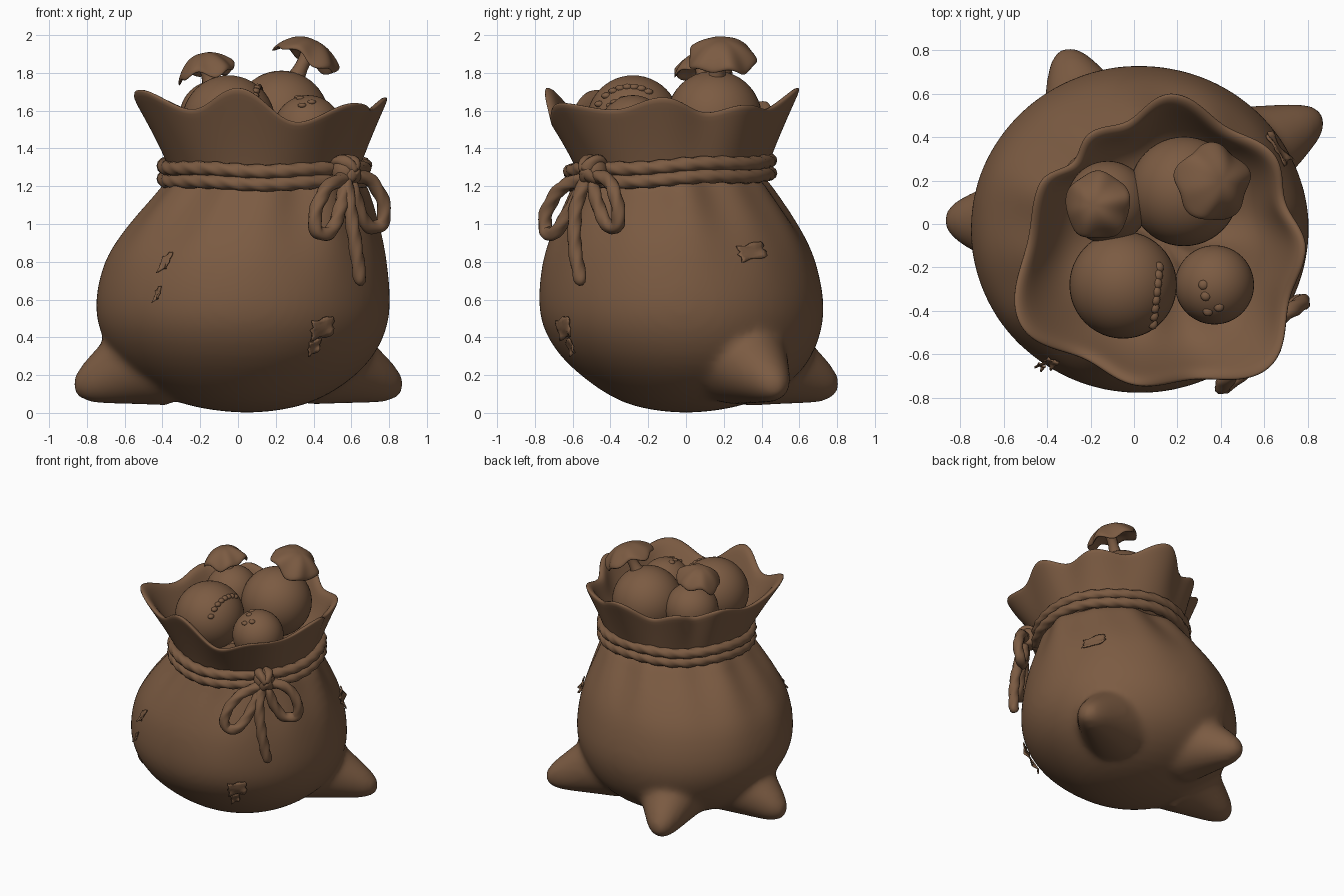
import bpy, bmesh
from math import sin, cos, pi, tau, sqrt, radians
from mathutils import Vector, Matrix

if "Cube" in bpy.data.objects:
    bpy.data.objects.remove(bpy.data.objects["Cube"], do_unlink=True)

brown = bpy.data.materials.new("brown sackcloth")
brown.use_nodes = True
COLOR = (0.2, 0.105, 0.055, 1)
brown.diffuse_color = COLOR
brown.node_tree.nodes["Principled BSDF"].inputs["Base Color"].default_value = COLOR


def finish(bm, name, subsurf=0):
    bmesh.ops.recalc_face_normals(bm, faces=bm.faces)
    for f in bm.faces:
        f.smooth = True
    me = bpy.data.meshes.new(name)
    bm.to_mesh(me)
    bm.free()
    me.materials.append(brown)
    ob = bpy.data.objects.new(name, me)
    bpy.context.collection.objects.link(ob)
    if subsurf:
        m = ob.modifiers.new("Subdivision", "SUBSURF")
        m.levels = m.render_levels = subsurf
    return ob


def loft(bm, rings):
    """Bridge equal point loops into a closed tube."""
    loops = [[bm.verts.new(p) for p in ring] for ring in rings]
    n = len(loops[0])
    for a, b in zip(loops, loops[1:]):
        for i in range(n):
            j = (i + 1) % n
            bm.faces.new((a[i], a[j], b[j], b[i]))
    bm.faces.new(loops[0][::-1])
    bm.faces.new(loops[-1])


def spline(points, steps):
    """Smooth curve through the given points."""
    p = [Vector(q) for q in points]
    p = [2 * p[0] - p[1]] + p + [2 * p[-1] - p[-2]]
    out = []
    for a, b, c, d in zip(p, p[1:], p[2:], p[3:]):
        for i in range(steps):
            t = i / steps
            out.append((2*b + (c-a)*t + (2*a-5*b+4*c-d)*t*t + (3*b-a-3*c+d)*t**3) / 2)
    return out + [p[-2]]


def sweep(bm, path, radius, twist=0.0, n=12):
    """Tube along a path; twist gives it three spiral strands."""
    side, dist, rings = Vector((0.3, 0.2, 1)), 0, []
    for i, p in enumerate(path):
        t = (path[min(i+1, len(path)-1)] - path[max(i-1, 0)]).normalized()
        side = (side - t * side.dot(t)).normalized()
        up = t.cross(side)
        dist += (p - path[i-1]).length if i else 0
        r = radius(i / (len(path)-1))
        ring = []
        for k in range(n):
            a = tau * k / n
            rr = r * (1 + (0.09 * cos(3*a - twist*dist) if twist else 0))
            ring.append(p + (side*cos(a) + up*sin(a)) * rr)
        rings.append(ring)
    loft(bm, rings)


def ball(bm, center, r, scale=(1, 1, 1), seg=32):
    m = Matrix.Translation(center) @ Matrix.Diagonal((*scale, 1))
    bmesh.ops.create_uvsphere(bm, u_segments=seg, v_segments=seg//2, radius=r, matrix=m)


# Sack body: height, centre x, centre y, radius
PROFILE = [(0, .05, 0, .06), (.025, .04, 0, .27), (.09, .03, .02, .44), (.19, .03, .02, .58),
           (.3, .03, 0, .685), (.45, .025, -.02, .76), (.6, .025, -.025, .775),
           (.8, .035, -.035, .74), (.9, .055, -.04, .7), (1, .075, -.05, .65),
           (1.1, .1, -.06, .59), (1.2, .13, -.075, .53), (1.3, .14, -.08, .48)]


def on_body(a, z, lift=0.0):
    for lo, hi in zip(PROFILE, PROFILE[1:]):
        if z <= hi[0]:
            break
    t = (z - lo[0]) / (hi[0] - lo[0])
    _, cx, cy, r = [u + (v-u)*t for u, v in zip(lo, hi)]
    gather = min(max((z - .65) / .45, 0), 1) ** 1.5
    r += gather * .016 * (sin(7*a + 1) + .8*sin(12*a)) + lift
    return Vector((cx + 1.015*r*cos(a), cy + .982*r*sin(a), z))


bm = bmesh.new()
SEG = 96
loft(bm, [[on_body(tau*i/SEG, row[0]) for i in range(SEG)] for row in PROFILE])

# Bottom corners of the sack
for base, tip in [((-.44, 0, .3), (-.87, .02, .115)), ((.41, .27, .31), (.87, .5, .12)),
                  ((-.17, .38, .3), (-.325, .805, .12))]:
    base, tip = Vector(base), Vector(tip)
    path = [base.lerp(tip, sin(pi/2 * i/16)) for i in range(17)]
    ear = lambda t: (.08 + .21*(1-sin(pi/2*t))**1.1) * sqrt(max(1 - sin(pi/2*t)**12, .02))
    sweep(bm, path, ear, n=24)
sack = finish(bm, "sack_body", 1)
rm = sack.modifiers.new("Blend", "REMESH")
rm.mode, rm.voxel_size, rm.use_smooth_shade = "VOXEL", .02, True
sm = sack.modifiers.new("Soften", "SMOOTH")
sm.factor, sm.iterations = .5, 22

# Flared collar: angle, radius and height of each fold peak, depth of the dip after it
PEAKS = [(-4, .66, 1.67, .06), (38, .65, 1.63, .06), (87, .685, 1.72, .08), (125, .61, 1.65, .05),
         (155, .64, 1.67, .08), (211, .78, 1.71, .11), (258, .69, 1.72, .14),
         (309, .77, 1.64, .05), (356, .66, 1.67, 0)]


def rim(deg):
    for lo, hi in zip(PEAKS, PEAKS[1:]):
        if lo[0] <= deg <= hi[0]:
            f = (deg - lo[0]) / (hi[0] - lo[0])
            e = f*f*(3 - 2*f)
            dip = sin(pi*f)**2
            return lo[1] + (hi[1]-lo[1])*e - .065*dip, lo[2] + (hi[2]-lo[2])*e - lo[3]*dip


# Outside from neck to rim, over the rolled edge, then down inside as a funnel
STEPS = [(k/8, 0) for k in range(9)] + [(1.01, .022), (.98, .045), (.88, .05), (.74, .05),
                                       (.58, .06), (.44, .085), (.34, .14), (.28, .25), (.26, .42)]
rings = []
for t, inset in STEPS:
    ring = []
    for i in range(120):
        a = radians(3*i - 4)
        rr, rz = rim(3*i - 4)
        r = .475 + (rr - .475) * t**1.15 - inset
        ring.append((.14 + r*cos(a), -.075 + r*sin(a), 1.2 + (rz - 1.2) * t))
    rings.append(ring)
bm = bmesh.new()
loft(bm, rings)
finish(bm, "sack_collar", 1)

# Two twisted ropes round the neck
for name, dz in (("neck_rope_upper", .034), ("neck_rope_lower", -.034)):
    path = []
    for i in range(331):
        a = -.74 + tau*i/330
        y = -.085 + .528*sin(a)
        path.append(Vector((.14 + .532*cos(a), y, 1.277 + .045*y + dz + .006*sin(5*a))))
    bm = bmesh.new()
    sweep(bm, path, lambda t: .037, 55)
    finish(bm, name)

# Bow: two loops, a hanging tail and the knot
BOW = {
    "bow_loop_front": [(.57, -.52, 1.25), (.47, -.66, 1.19), (.41, -.74, 1.06), (.42, -.74, .96),
                       (.49, -.69, .96), (.54, -.61, 1.08), (.57, -.53, 1.23)],
    "bow_loop_side": [(.58, -.5, 1.26), (.7, -.41, 1.23), (.77, -.365, 1.11), (.76, -.36, 1.0),
                      (.69, -.41, .99), (.64, -.46, 1.08), (.6, -.5, 1.23)],
    "bow_tail": [(.57, -.52, 1.25), (.59, -.58, 1.1), (.62, -.59, .9), (.65, -.555, .675)],
}
for name, pts in BOW.items():
    bm = bmesh.new()
    sweep(bm, spline(pts, 16), lambda t: .036 * sqrt(max(1 - t**40, .1)), 50)
    finish(bm, name)
bm = bmesh.new()
ball(bm, (.57, -.49, 1.28), .075, (1, 1, 1.05), 20)
for tilt in (-.5, .6):
    turn = Matrix.Rotation(-.74, 3, "Z") @ Matrix.Rotation(tilt, 3, "X")
    loop = [Vector((.57, -.49, 1.285)) + turn @ Vector((.06*cos(a), 0, .06*sin(a)))
            for a in (tau*i/32 for i in range(33))]
    sweep(bm, loop, lambda t: .032, 50)
finish(bm, "bow_knot")

# Round fruit filling the sack
FRUIT = {"fruit_front_large": ((-.05, -.28, 1.54), .247), "fruit_front_small": ((.37, -.28, 1.5), .182),
         "fruit_back_large": ((.23, .15, 1.56), .252), "fruit_back_small": ((-.12, .1, 1.57), .19)}
for name, (c, r) in FRUIT.items():
    bm = bmesh.new()
    ball(bm, c, r, seg=48)
    finish(bm, name)

# Raised seam and bumps on the front fruit
bm = bmesh.new()
for i in range(8):
    c, r = FRUIT["fruit_front_large"]
    y = .08 - .037*i
    x = .165 - .004*i
    ball(bm, Vector(c) + Vector((x, y, sqrt(r*r - x*x - y*y) - .006)), .022, (1, 1.2, .8), 12)
c, r = FRUIT["fruit_front_small"]
for x, y in ((-.05, 0), (-.04, -.05), (.02, -.1), (-.03, -.12)):
    ball(bm, Vector(c) + Vector((x, y, sqrt(r*r - x*x - y*y) - .006)), .024, (1, 1, .6), 12)
finish(bm, "fruit_bumps")

# Stems with drooping ruffled caps
for side, foot, top, axis, size in (("right", (-.14, .09, 1.72), (-.19, .085, 1.905), (-.22, 0, 1), .155),
                                    ("left", (.3, .16, 1.76), (.405, .195, 1.975), (.45, .05, 1), .18)):
    foot, top, axis = Vector(foot), Vector(top), Vector(axis).normalized()
    bm = bmesh.new()
    sweep(bm, [foot.lerp(top - axis*.04, i/8) for i in range(9)],
          lambda t: .036 + .02*(2*t - 1)**2)
    finish(bm, side + "_stem")
    turn = Vector((0, 0, 1)).rotation_difference(axis).to_matrix()
    rings = []
    # Domed top, rolled edge, then the shallower underside
    for t, drop in [(k/8, 0) for k in range(1, 9)] + [(1, .025), (.9, .032), (.6, .035), (.2, .05)]:
        ring = []
        for i in range(64):
            a = tau*i/64
            r = size*t*(1 + .05*t*sin(5*a))
            z = -.1*t**2.4 + t**3*(.014*sin(6*a) + .016*cos(3*a)) - drop
            ring.append(top + turn @ Vector((r*cos(a), r*sin(a), z)))
        rings.append(ring)
    bm = bmesh.new()
    loft(bm, rings)
    finish(bm, side + "_stem_cap", 1)

# Small frayed patches lying on the cloth
for name, deg, z, w, h in (("patch_right", 236, .8, .05, .08), ("patch_right_lower", 235, .63, .03, .06),
                           ("patch_front", 303, .45, .12, .1), ("patch_front_lower", 301, .35, .06, .07),
                           ("patch_left", 33, .855, .16, .08)):
    grid = []
    bm = bmesh.new()
    for i in range(9):
        u = i/8 - .5
        row = []
        for j in range(7):
            v = j/6 - .5
            fray = 1 + .12*sin(9*u + 14*v)
            lift = .006 + .05*abs(u*v)*(1 + sin(7*u + 3*v))
            row.append(bm.verts.new(on_body(radians(deg) + u*w*fray/.72, z + v*h*fray + .03*u, lift)))
        grid.append(row)
    for a, b in zip(grid, grid[1:]):
        for j in range(6):
            bm.faces.new((a[j], b[j], b[j+1], a[j+1]))
    so = finish(bm, name).modifiers.new("Cloth", "SOLIDIFY")
    so.thickness, so.offset = .009, 0
